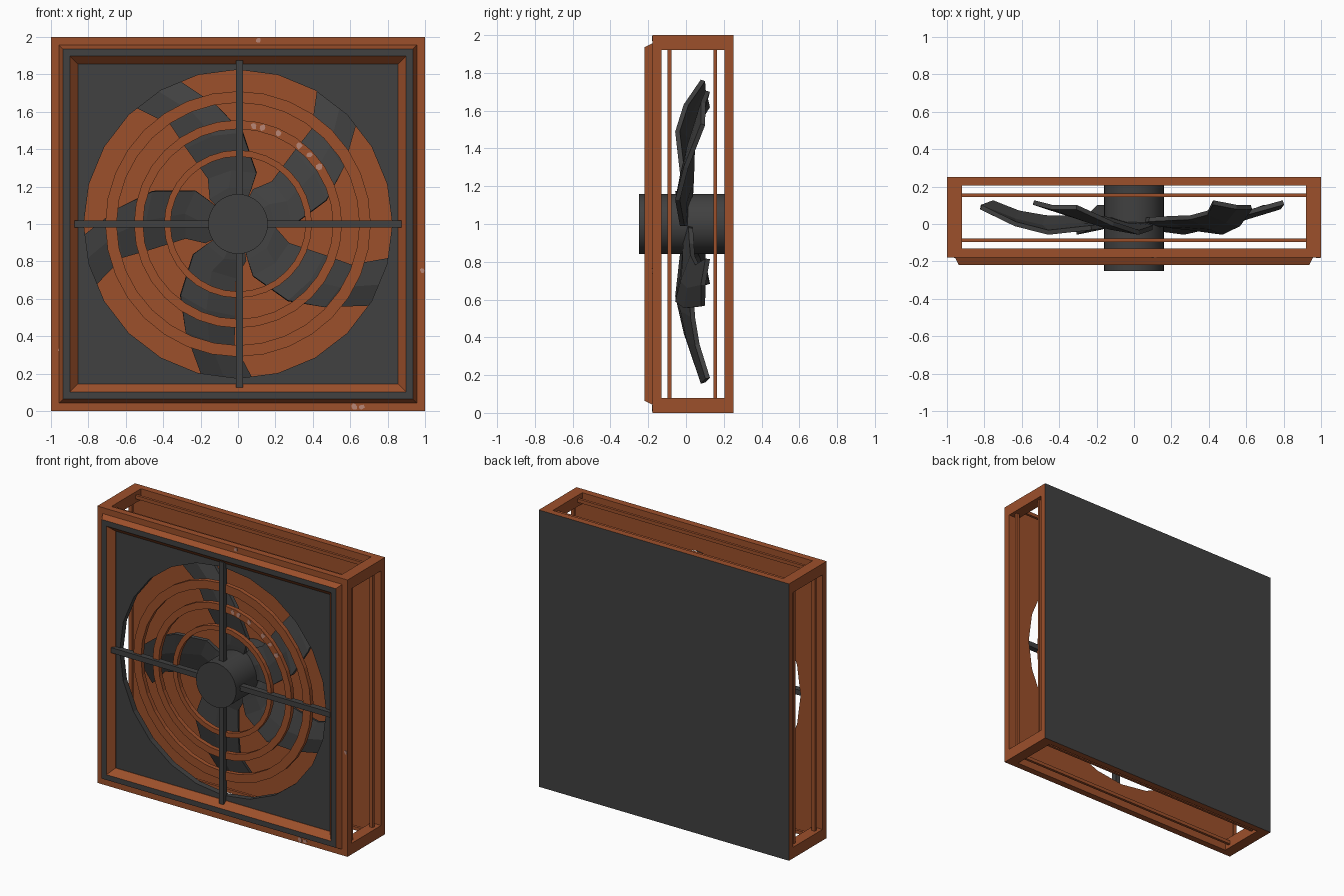
import bpy, bmesh, math, random
from mathutils import Matrix

if "Cube" in bpy.data.objects:
    bpy.data.objects.remove(bpy.data.objects["Cube"])
random.seed(4)

def mat(name, col):
    m = bpy.data.materials.new(name)
    m.diffuse_color = (*col, 1)
    m.use_nodes = True
    m.node_tree.nodes["Principled BSDF"].inputs["Base Color"].default_value = m.diffuse_color
    return m

RUST = mat("rust_brown", (0.335, 0.08, 0.024))
DARK = mat("dark_grey", (0.052, 0.052, 0.052))
PALE = mat("pale_worn_paint", (0.48, 0.24, 0.18))

def finish(name, bm, mats, rule=None):
    """Turn a bmesh into an object; rule(face) picks the material slot."""
    bmesh.ops.recalc_face_normals(bm, faces=bm.faces)
    if rule:
        bm.normal_update()
        for f in bm.faces:
            f.material_index = rule(f)
    me = bpy.data.meshes.new(name)
    bm.to_mesh(me)
    bm.free()
    for m in mats:
        me.materials.append(m)
    ob = bpy.data.objects.new(name, me)
    bpy.context.collection.objects.link(ob)
    return ob

def sweep(name, profile, n, mats, rule=None, squared=()):
    """Closed (size, y) profile swept round the fan axis; n=4 gives a square frame.
    Profile indices in squared are pushed out to a square outline."""
    bm = bmesh.new()
    loops = []
    for k in range(n):
        a = 2 * math.pi * k / n + (math.pi / 4 if n == 4 else 0)
        c, s = math.cos(a), math.sin(a)
        loop = []
        for i, (r, y) in enumerate(profile):
            q = r / max(abs(c), abs(s)) if n == 4 or i in squared else r
            loop.append(bm.verts.new((q * c, y, 1 + q * s)))
        loops.append(loop)
    p = len(profile)
    for k in range(n):
        A, B = loops[k], loops[(k + 1) % n]
        for i in range(p):
            j = (i + 1) % p
            bm.faces.new((A[i], A[j], B[j], B[i]))
    return finish(name, bm, mats, rule)

def box(name, x0, x1, y0, y1, z0, z1, mats, rule=None):
    bm = bmesh.new()
    bmesh.ops.create_cube(bm, size=1, matrix=Matrix.Translation(
        ((x0 + x1) / 2, (y0 + y1) / 2, (z0 + z1) / 2)) @
        Matrix.Diagonal((x1 - x0, y1 - y0, z1 - z0, 1)))
    return finish(name, bm, mats, rule)

# Front frame with raised, chamfered lip; the flat of the lip is dark
sweep("front_frame", [(1, -.178), (.957, -.178), (.936, -.22), (.898, -.22),
                      (.856, -.175), (.856, -.13), (1, -.13)], 4, [RUST, DARK],
      lambda f: int(f.calc_center_median().y < -.215))

# Shroud with round hole, filling the front frame: dark front and hole wall, brown back
sweep("shroud_plate", [(.858, -.172), (.825, -.172), (.825, -.13), (.858, -.13)],
      24, [RUST, DARK], lambda f: int(f.normal.y < .5), squared=(0, 3))

# Back panel, dark on its rear face only
box("back_panel", -1, 1, .205, .252, 0, 2, [RUST, DARK], lambda f: int(f.normal.y > .9))

# Corner posts joining front and back
for i, x in enumerate((-1, .92)):
    for j, z in enumerate((0, 1.92)):
        box(f"corner_post_{i}{j}", x, x + .08, -.13, .205, z, z + .08, [RUST])

# Two thin rails running round the open sides
for i, y in enumerate((-.097, .145)):
    sweep(f"side_rail_{i}", [(.975, y), (.95, y), (.95, y + .019), (.975, y + .019)], 4, [RUST])

# Guard rings and cross bars
for i, r in enumerate((.71, .556, .395)):
    sweep(f"guard_ring_{i}", [(r, -.182), (r * .914, -.182), (r * .914, -.15), (r, -.15)],
          32, [RUST])
box("guard_bar_horizontal", -.875, .875, -.202, -.16, .982, 1.02, [DARK])
box("guard_bar_vertical", -.01, .026, -.203, -.161, .125, 1.875, [DARK])

# Motor hub
bm = bmesh.new()
bmesh.ops.create_cone(bm, cap_ends=True, segments=32, radius1=.16, radius2=.16, depth=.456,
                      matrix=Matrix.Translation((0, -.022, 1)) @ Matrix.Rotation(math.pi / 2, 4, 'X'))
hub = finish("motor_hub", bm, [DARK])
hub.data.shade_smooth()
hub.data.set_sharp_from_angle(angle=math.radians(35))

# Blades: stations of radius, first-edge angle and y, second-edge angle and y
STATIONS = [(.13, 141, .0, 212, .02), (.2, 141, -.01, 210, .025), (.29, 142, -.02, 195, .03),
            (.49, 159, -.045, 196, .035), (.64, 172, .0, 196, .06), (.82, 184, .09, 203, .115)]
for b in range(5):
    bm = bmesh.new()
    rows = []
    for r, a0, y0, a1, y1 in STATIONS:
        row = []
        for t in (0, .5, 1):
            a = math.radians(a0 + (a1 - a0) * t + 72 * b)
            y = y0 + (y1 - y0) * t - (.012 if t == .5 else 0)
            q = r * 1.03 if t == .5 and r > .8 else r
            row.append(bm.verts.new((q * math.cos(a), y, 1 + q * math.sin(a))))
        rows.append(row)
    for A, B in zip(rows, rows[1:]):
        for i in range(2):
            bm.faces.new((A[i], A[i + 1], B[i + 1], B[i]))
    blade = finish(f"fan_blade_{b}", bm, [DARK])
    sol = blade.modifiers.new("thickness", 'SOLIDIFY')
    sol.thickness = .025
    sol.offset = 0

# Worn paint: small irregular thin flakes on the frame and guard rings
flakes = [(.62, .025, -.181, .022), (.66, .02, -.181, .018), (.11, 1.98, -.181, .015),
          (.985, .75, -.181, .014), (-.95, .33, -.181, .012)]
for deg in (35, 44, 52, 66, 76, 81):
    a = math.radians(deg)
    flakes.append((.532 * math.cos(a), 1 + .532 * math.sin(a), -.1835, .02))
for i, (x, z, y, size) in enumerate(flakes):
    bm = bmesh.new()
    rim = []
    for k in range(7):
        a = 2 * math.pi * k / 7
        q = size * random.uniform(.6, 1.1)
        rim.append(bm.verts.new((x + q * math.cos(a), y, z + q * math.sin(a))))
    f = bm.faces.new(rim)
    ext = bmesh.ops.extrude_face_region(bm, geom=[f])
    for v in ext["geom"]:
        if isinstance(v, bmesh.types.BMVert):
            v.co.y += .004
    finish(f"worn_flake_{i}", bm, [PALE])
